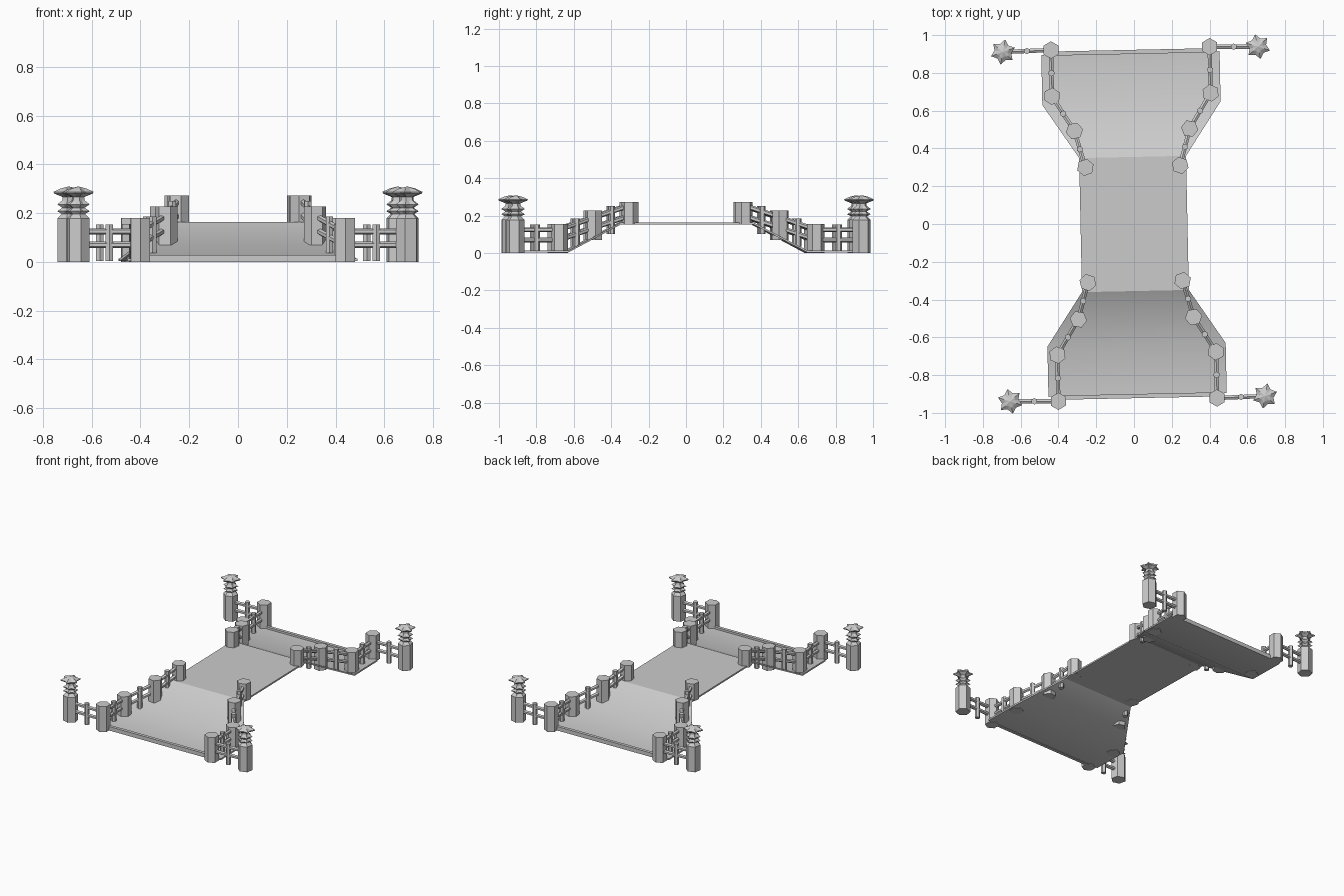
import bpy, bmesh, math
from mathutils import Matrix, Vector

if "Cube" in bpy.data.objects:
    bpy.data.objects.remove(bpy.data.objects["Cube"])

TURN = Matrix.Rotation(math.radians(1.2), 4, 'Z')   # whole bridge sits slightly turned


def finish(bm, name, smooth=False):
    bmesh.ops.recalc_face_normals(bm, faces=bm.faces[:])
    bm.transform(TURN)
    me = bpy.data.meshes.new(name)
    bm.to_mesh(me)
    bm.free()
    ob = bpy.data.objects.new(name, me)
    bpy.context.collection.objects.link(ob)
    if smooth:
        bpy.context.view_layer.objects.active = ob
        ob.select_set(True)
        bpy.ops.object.shade_smooth_by_angle(angle=math.radians(32))
        ob.select_set(False)
    return ob


def lathe(name, x, y, rings, turn=0.0):
    """Stack of 12-point rings: (z, radius at points, radius between points)."""
    bm = bmesh.new()
    prev = None
    for z, r_out, r_in in rings:
        ring = []
        for i in range(12):
            a = math.pi * i / 6 + math.pi / 2 + turn
            r = r_in if i % 2 else r_out
            ring.append(bm.verts.new((x + r * math.cos(a), y + r * math.sin(a), z)))
        if prev:
            for i in range(12):
                j = (i + 1) % 12
                bm.faces.new((prev[i], prev[j], ring[j], ring[i]))
        else:
            bm.faces.new(ring[::-1])
        prev = ring
    bm.faces.new(prev)
    return finish(bm, name)


def bar(name, a, b, radius, sides=6):
    a, b = Vector(a), Vector(b)
    d = b - a
    m = Matrix.Translation((a + b) / 2) @ d.to_track_quat('Z', 'Y').to_matrix().to_4x4()
    bm = bmesh.new()
    bmesh.ops.create_cone(bm, cap_ends=True, segments=sides, radius1=radius,
                          radius2=radius, depth=d.length, matrix=m)
    return finish(bm, name)


def slab(name, sections, thick, smooth=False):
    """Plank through cross sections (half width, y, bottom z)."""
    bm = bmesh.new()
    rings = [[bm.verts.new(p) for p in ((-w, y, z), (w, y, z), (w, y, z + thick), (-w, y, z + thick))]
             for w, y, z in sections]
    for p, q in zip(rings, rings[1:]):
        for i in range(4):
            j = (i + 1) % 4
            bm.faces.new((p[i], p[j], q[j], q[i]))
    bm.faces.new(rings[0])
    bm.faces.new(rings[-1][::-1])
    return finish(bm, name, smooth)


C = math.cos(math.pi / 6)

# Walking deck: flat middle, ramps and raised end sills
slab("deck_middle", [(0.283, -0.355, 0.153), (0.283, 0.355, 0.153)], 0.011)
for sy in (-1, 1):
    slab("deck_ramp", [(0.283, sy * 0.355, 0.153), (0.472, sy * 0.64, 0.003),
                       (0.472, sy * 0.905, 0.003)], 0.011, True)
    slab("end_sill", [(0.42, sy * 0.9, 0.0), (0.42, sy * 0.922, 0.0)], 0.028)

# Railing stations: x, y, post bottom, post top, rail base height
posts = [(0.675, 0.925, 0, 0.18, 0), (0.42, 0.93, 0, 0.18, 0), (0.42, 0.685, 0, 0.155, 0),
         (0.305, 0.499, 0.07, 0.228, 0.065), (0.251, 0.305, 0.152, 0.273, 0.13)]

# Lamp-like finial with star collar and star cap
finial = [(0.0, 0.049, 0.049 * C), (0.178, 0.049, 0.049 * C), (0.197, 0.03, 0.026),
          (0.208, 0.05, 0.03), (0.222, 0.028, 0.024), (0.236, 0.05, 0.032),
          (0.252, 0.028, 0.024), (0.266, 0.026, 0.022), (0.28, 0.062, 0.042),
          (0.287, 0.067, 0.045), (0.301, 0.036, 0.025), (0.309, 0.002, 0.002)]

for sx in (-1, 1):
    for sy in (-1, 1):
        lathe("lantern_post", sx * posts[0][0], sy * posts[0][1], finial, sx * sy * 0.2)
        for i, (x, y, lo, hi, _) in enumerate(posts[1:]):
            lathe("railing_post", sx * x, sy * y,
                  [(lo, 0.046, 0.046 * C), (hi, 0.046, 0.046 * C)],
                  sx * sy * (0.0, 0.1, 0.35, 0.2)[i])
        # Two rails and one middle picket between neighbouring posts
        for p, q in zip(posts, posts[1:]):
            for h in (0.07, 0.125):
                bar("rail", (sx * p[0], sy * p[1], p[4] + h), (sx * q[0], sy * q[1], q[4] + h), 0.013)
            mx, my, mb = ((p[k] + q[k]) / 2 for k in (0, 1, 4))
            bar("picket", (sx * mx, sy * my, mb + 0.004), (sx * mx, sy * my, mb + 0.153), 0.017)
